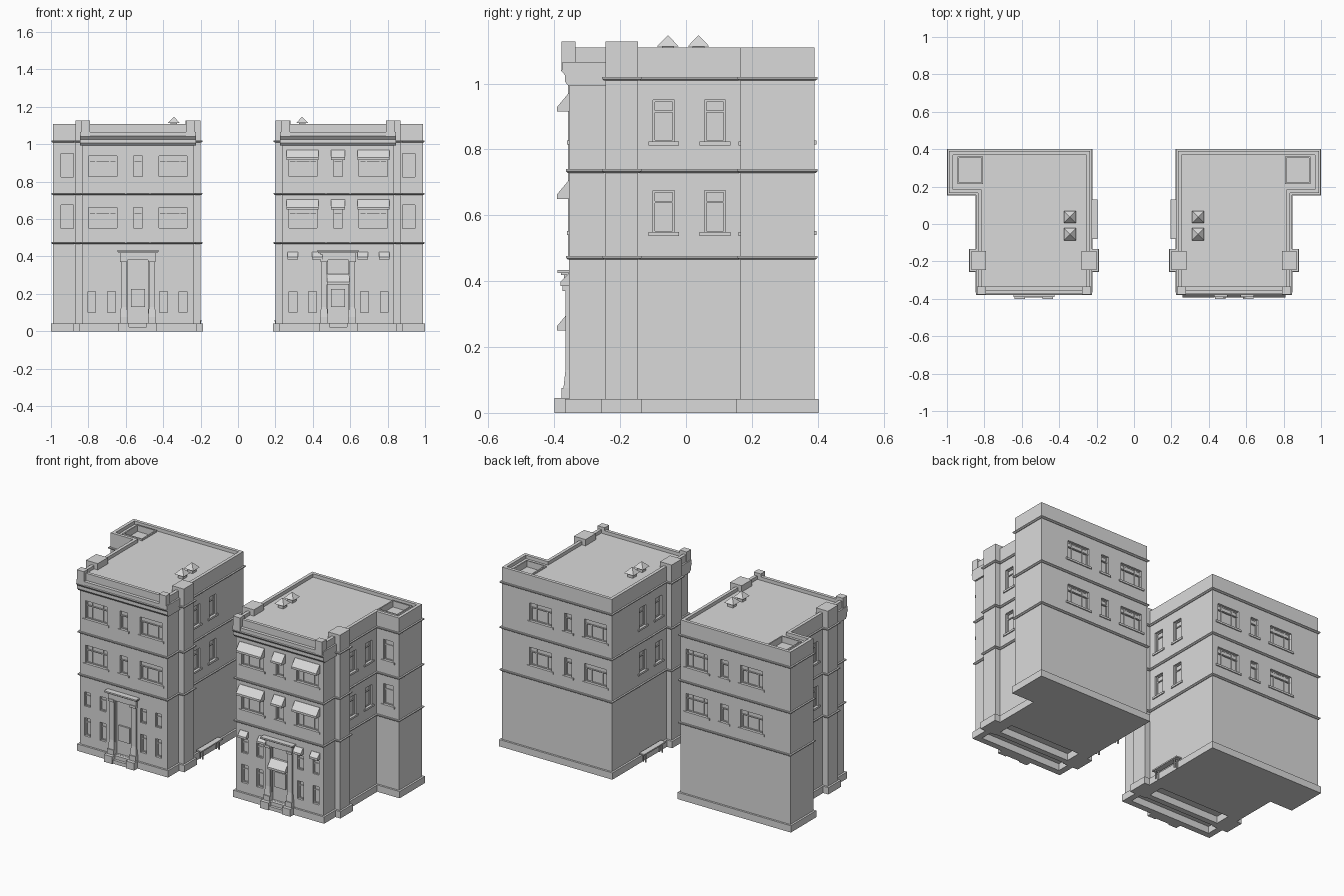
import bpy, bmesh
from mathutils import Matrix, Vector

cube = bpy.data.objects.get("Cube")
if cube:
    bpy.data.objects.remove(cube)

stone = bpy.data.materials.new("grey_stone")
stone.use_nodes = True
stone.diffuse_color = (0.7, 0.7, 0.7, 1)
stone.node_tree.nodes["Principled BSDF"].inputs["Base Color"].default_value = (0.7, 0.7, 0.7, 1)

# Footprint of one house, in +x; the other house is its mirror
X0, X1, XW = 0.235, 0.835, 0.988
Y0, YW, Y1 = -0.355, 0.165, 0.39
MID = (X0 + X1) / 2
BLOCKS = [(X0, X1, Y0, Y1), (X1 - 0.05, XW, YW, Y1)]
PIERS = [(0.2, 0.28, -0.245, -0.145), (0.79, 0.87, -0.245, -0.145)]
# Plinth pieces leave two open pits underneath the front
PITS = [(X0 + 0.025, X1 - 0.025, -0.33, -0.25), (X0 + 0.06, X1 - 0.06, -0.215, -0.12)]
PLINTH = [(X0, X1, -0.1, Y1), (X0, X1, Y0, -0.342), (X0, X1, -0.238, -0.228),
          (X0, X0 + 0.013, Y0, Y1), (X1 - 0.013, X1, Y0, Y1), BLOCKS[1]] + PIERS

# Each wall maps (along, outward, height) to a point
WALLS = {
    "front": lambda u, d, z: (u, Y0 - d, z),
    "back": lambda u, d, z: (u, Y1 + d, z),
    "inner": lambda u, d, z: (X0 - d, u, z),
    "outer": lambda u, d, z: (X1 + d, u, z),
    "wing": lambda u, d, z: (u, YW - d, z),
}


class Part:
    """Collects solids into one named object; side -1 mirrors them."""

    def __init__(self, name, side):
        self.name, self.side, self.bm = name, side, bmesh.new()

    def prism(self, a, b):
        va = [self.bm.verts.new((p[0] * self.side, p[1], p[2])) for p in a]
        vb = [self.bm.verts.new((p[0] * self.side, p[1], p[2])) for p in b]
        self.bm.faces.new(va)
        self.bm.faces.new(vb[::-1])
        for i in range(len(a)):
            j = (i + 1) % len(a)
            self.bm.faces.new((va[j], va[i], vb[i], vb[j]))

    def box(self, x0, x1, y0, y1, z0, z1, grow=0.0, flare=0.0):
        def ring(g, z):
            return [(x0 - g, y0 - g, z), (x1 + g, y0 - g, z), (x1 + g, y1 + g, z), (x0 - g, y1 + g, z)]
        self.prism(ring(grow + flare, z0), ring(grow, z1))

    def on_wall(self, wall, u0, u1, profile):
        f = WALLS[wall]
        self.prism([f(u0, d, z) for d, z in profile], [f(u1, d, z) for d, z in profile])

    def plate(self, wall, u0, u1, d0, d1, z0, z1):
        self.on_wall(wall, u0, u1, [(d0, z0), (d1, z0), (d1, z1), (d0, z1)])

    def footprint(self, i, z0, z1):
        pts = [(X0 + i, Y0 + i), (X1 - i, Y0 + i), (X1 - i, YW + i),
               (XW - i, YW + i), (XW - i, Y1 - i), (X0 + i, Y1 - i)]
        self.prism([(x, y, z0) for x, y in pts], [(x, y, z1) for x, y in pts])

    def finish(self):
        bmesh.ops.recalc_face_normals(self.bm, faces=self.bm.faces)
        mesh = bpy.data.meshes.new(self.name)
        self.bm.to_mesh(mesh)
        self.bm.free()
        mesh.materials.append(stone)
        obj = bpy.data.objects.new(self.name, mesh)
        bpy.context.scene.collection.objects.link(obj)
        return obj


# Window list: wall, centre, width, bottom, top, triple, recess
WINDOWS = []
for low in (0.55, 0.825):
    for wall in ("front", "back"):
        for off, w in ((-0.188, 0.15), (0, 0.05), (0.188, 0.15)):
            WINDOWS.append((wall, MID + off, w, low, low + 0.113, w > 0.1, 0.019))
    for wall in ("inner", "outer"):
        for y in (-0.068, 0.088):
            WINDOWS.append((wall, y, 0.065, low - 0.003, low + 0.125, False, 0.017))
    WINDOWS.append(("wing", 0.913, 0.065, low - 0.003, low + 0.125, False, 0.017))
for off in (-0.24, -0.137, 0.142, 0.247):
    WINDOWS.append(("front", MID + off, 0.042, 0.1, 0.212, False, 0.019))
    WINDOWS.append(("front", MID + off, 0.042, 0.285, 0.372, False, 0.012))


def house(side, tag, awnings):
    def part(name):
        return Part(tag + "_" + name, side)

    # Walls with recessed openings, sunken roof, roof well and pits
    walls, cutter = part("walls"), part("cutter")
    walls.footprint(0, 0, 1.109)
    cutter.footprint(0.02, 1.088, 1.2)
    cutter.box(0.815, 0.935, 0.222, 0.352, 1.06, 1.15)
    for pit in PITS:
        cutter.box(*pit, -0.1, 0.042)
    for wall, c, w, z0, z1, triple, deep in WINDOWS:
        cutter.plate(wall, c - w / 2, c + w / 2, -deep, 0.02, z0, z1)
    cutter.plate("front", MID - 0.055, MID + 0.055, -0.012, 0.02, 0.045, 0.38)
    body, tool = walls.finish(), cutter.finish()
    mod = body.modifiers.new("openings", "BOOLEAN")
    mod.operation, mod.solver, mod.object, mod.use_self = "DIFFERENCE", "EXACT", tool, True
    bpy.context.view_layer.update()
    graph = bpy.context.evaluated_depsgraph_get()
    mesh = bpy.data.meshes.new_from_object(body.evaluated_get(graph))
    body.modifiers.clear()
    body.data = mesh
    bpy.data.objects.remove(tool)

    # Window frames, upper sashes, mullions and sills
    frames, sills = part("window_frames"), part("window_sills")
    for wall, c, w, z0, z1, triple, deep in WINDOWS:
        a, b, t = c - w / 2, c + w / 2, 0.006
        bars = [(a, a + t, z0, z1), (b - t, b, z0, z1), (a, b, z0, z0 + t), (a, b, z1 - t, z1)]
        rail = z0 + (z1 - z0) * 0.7
        bars.append((a, b, rail, rail + t))
        if triple:
            bars += [(a + w * k - t / 2, a + w * k + t / 2, z0, z1) for k in (0.25, 0.75)]
        for u0, u1, h0, h1 in bars:
            frames.plate(wall, u0, u1, -deep - 0.001, 0.005 - deep, h0, h1)
        if z0 > 0.5:
            if wall in ("front", "back"):
                frames.plate(wall, a, b, -deep - 0.001, 0.009 - deep, rail, rail + t)
                frames.plate(wall, a, b, -deep - 0.001, 0.003 - deep, rail, z1)
            sills.plate(wall, a - 0.014, b + 0.014, -0.01, 0.006, z0 - 0.01, z0 + 0.002)
    frames.finish()
    sills.finish()

    # Side piers, plinth and string courses
    piers, plinth, courses = part("side_piers"), part("plinth"), part("string_courses")
    for block in PLINTH:
        plinth.box(*block, 0, 0.042, 0.012)
    for block in BLOCKS + PIERS:
        for z in (0.466, 0.729, 1.009):
            courses.box(*block, z, z + 0.005, 0.01, -0.006)
            courses.box(*block, z + 0.005, z + 0.011, 0.01)
    for block in PIERS:
        piers.box(*block, 0, 1.127)
    for p in (piers, plinth, courses):
        p.finish()

    # Thin strips flanking the middle bay
    strips = part("bay_strips")
    for x in (MID - 0.068, MID + 0.062):
        strips.plate("front", x, x + 0.006, -0.01, 0.003, 0.475, 1.0)
    strips.finish()

    # Front cornice, ledge and corner posts
    cornice, posts = part("cornice"), part("corner_posts")
    cornice.on_wall("front", X0 - 0.01, X1 + 0.01,
                    [(-0.11, 0.993), (0.002, 0.993), (0.013, 1.006), (0.013, 1.026),
                     (0.025, 1.04), (0.02, 1.043), (0.02, 1.065), (-0.11, 1.065)])
    for x in (X0 - 0.005, X1 - 0.043):
        posts.box(x, x + 0.048, -0.378, -0.335, 1.04, 1.127)
    cornice.finish()
    posts.finish()

    # Roof well rim and capped vents
    rim, vents = part("roof_well_rim"), part("roof_vents")
    for x0, x1, y0, y1 in ((0.807, 0.815, 0.214, 0.36), (0.935, 0.943, 0.214, 0.36),
                           (0.815, 0.935, 0.214, 0.222), (0.815, 0.935, 0.352, 0.36)):
        rim.box(x0, x1, y0, y1, 1.083, 1.098)
    for y in (-0.055, 0.038):
        vents.box(0.325, 0.361, y - 0.018, y + 0.018, 1.083, 1.115)
        bmesh.ops.create_cone(vents.bm, cap_ends=True, segments=4, radius1=0.046, radius2=0, depth=0.034,
                              matrix=Matrix.Translation(Vector((0.343 * side, y, 1.13)))
                              @ Matrix.Rotation(0.785398, 4, "Z"))
    rim.finish()
    vents.finish()

    # Doorway: columns on pedestals, entablature, steps, door panel
    columns, hood, door, steps = part("door_columns"), part("door_hood"), part("door"), part("door_steps")
    for s in (-1, 1):
        c = MID + s * 0.075
        columns.box(c - 0.028, c + 0.028, -0.4, Y0, 0, 0.045)
        columns.box(c - 0.022, c + 0.022, -0.378, Y0, 0.045, 0.075)
        columns.box(c - 0.016, c + 0.016, -0.366, Y0, 0.075, 0.13, 0, 0.006)
        columns.box(c - 0.016, c + 0.016, -0.366, Y0, 0.13, 0.38)
        columns.box(c - 0.02, c + 0.02, -0.375, Y0, 0.37, 0.385)
    hood.box(MID - 0.095, MID + 0.095, -0.37, Y0, 0.38, 0.42)
    hood.box(MID - 0.105, MID + 0.105, -0.38, Y0, 0.418, 0.426)
    hood.box(MID - 0.11, MID + 0.11, -0.39, Y0, 0.425, 0.434)
    door.plate("front", MID - 0.038, MID + 0.038, -0.014, -0.002, 0.13, 0.225)
    steps.box(MID - 0.05, MID + 0.05, -0.392, Y0, 0, 0.022)
    steps.box(MID - 0.05, MID + 0.05, -0.375, Y0, 0, 0.044)
    for p in (columns, hood, door, steps):
        p.finish()

    # Bench along the inner wall
    bench = part("bench")
    bench.box(0.195, 0.229, -0.08, 0.13, 0.052, 0.06)
    for y in (-0.06, 0.1):
        for x in (0.199, 0.218):
            bench.box(x, x + 0.007, y, y + 0.008, 0, 0.054)
    bench.finish()

    # Sloped awnings
    if awnings:
        shades = part("awnings")
        rows = [(o, w, z, 0.055, 0.037) for z in (0.65, 0.915)
                for o, w in ((-0.19, 0.17), (0, 0.075), (0.19, 0.17))]
        rows += [(o, 0.056, 0.385, 0.038, 0.026) for o in (-0.243, -0.112, 0.133, 0.247)]
        rows.append((0, 0.12, 0.25, 0.055, 0.037))
        for o, w, z, h, d in rows:
            shades.on_wall("front", MID + o - w / 2, MID + o + w / 2,
                           [(-0.02, z), (d, z), (d, z + 0.013), (0.002, z + h), (-0.02, z + h)])
        shades.finish()


house(1, "left_house", True)
house(-1, "right_house", False)
